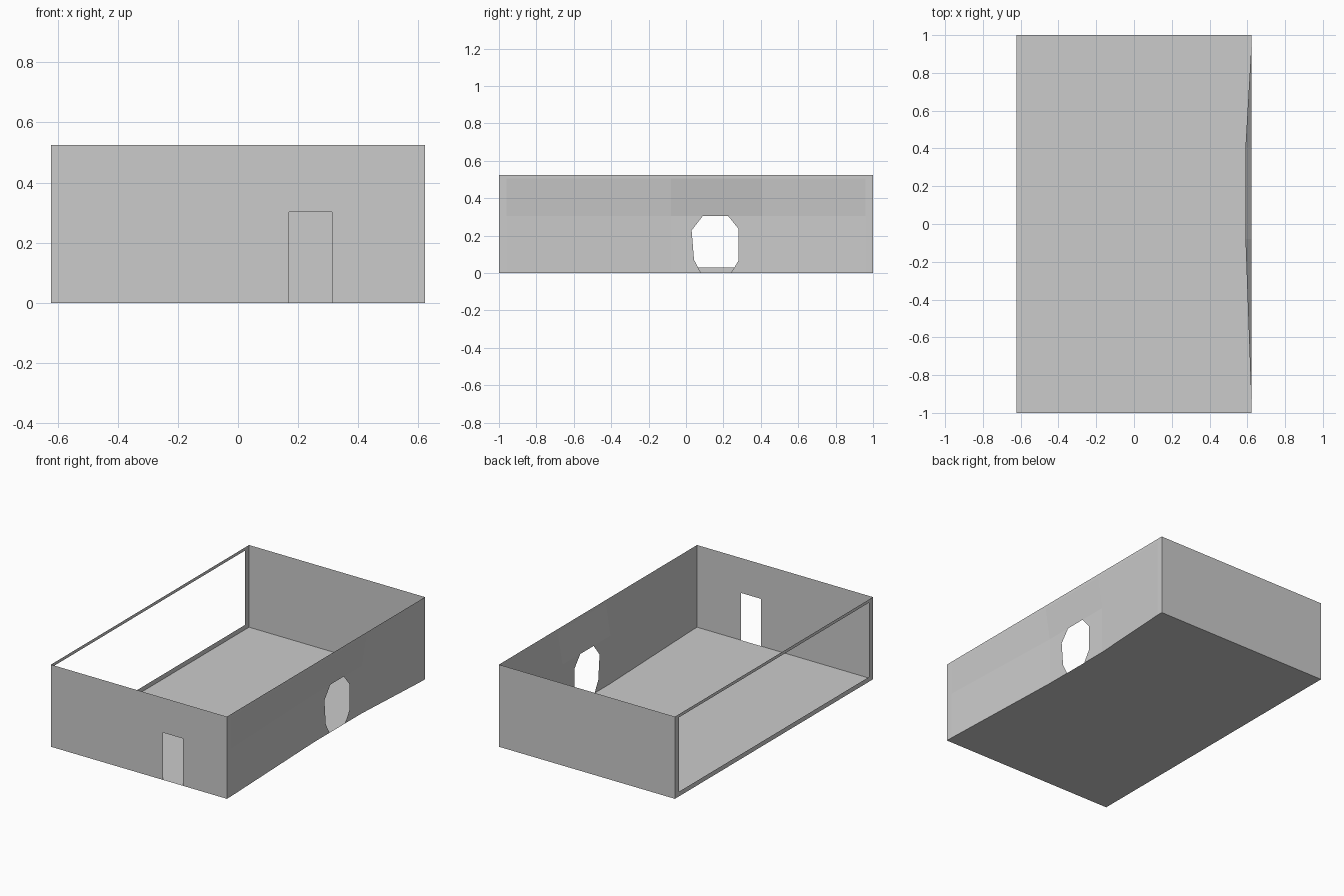
import bpy

if "Cube" in bpy.data.objects:
    bpy.data.objects.remove(bpy.data.objects["Cube"])

X, Y, H = 0.622, 1.0, 0.525      # half width, half length, wall height
IN = 0.59                        # inward-pushed centre of the right wall
YI, Z0, ZM, ZT = 0.96, 0.03, 0.305, 0.505
YA, YB = -0.08, 0.405            # ends of the pushed-in bay


def sheet(name, polys):
    """Single-sided sheet made from a few polygons, sharing welded corners."""
    index, faces = {}, []
    for p in polys:
        faces.append([index.setdefault(tuple(round(c, 4) for c in v), len(index)) for v in p])
    me = bpy.data.meshes.new(name)
    me.from_pydata(list(index), [], faces)
    ob = bpy.data.objects.new(name, me)
    bpy.context.collection.objects.link(ob)
    return ob


# floor, following the bent foot of the right wall
sheet("floor", [[(-X, -Y, 0), (-X, Y, 0), (X, Y, 0), (X, YI, 0), (IN, YB, 0),
                 (IN, YA, 0), (X, -YI, 0), (X, -Y, 0)]])

# plain back wall
sheet("back_wall", [[(X, Y, 0), (-X, Y, 0), (-X, Y, H), (X, Y, H)]])

# front wall with doorway
DL, DR, DH = 0.17, 0.313, 0.302
front = [[(-X, 0), (DL, 0), (DL, H), (-X, H)],
         [(DR, 0), (X, 0), (X, H), (DR, H)],
         [(DL, DH), (DR, DH), (DR, H), (DL, H)]]
sheet("front_wall", [[(x, -Y, z) for x, z in p] for p in front])

# left wall: a thin frame around a large opening
outer = [(-Y, 0), (Y, 0), (Y, H), (-Y, H)]
inner = [(-YI, Z0), (YI, Z0), (YI, ZT), (-YI, ZT)]
ring = []
for i in range(4):
    j = (i + 1) % 4
    ring.append([(-X, *p) for p in (outer[j], outer[i], inner[i], inner[j])])
sheet("left_frame", ring)


# right wall: x pushed in along the lower centre bay
def wall_point(y, z):
    return (IN if YA <= y <= YB and z <= ZM else X, y, z)


right = [
    [(-Y, 0), (-YI, 0), (-YI, ZM), (-YI, ZT), (-YI, H), (-Y, H)],
    [(YI, 0), (Y, 0), (Y, H), (YI, H), (YI, ZT), (YI, ZM)],
    [(-YI, ZT), (YA, ZT), (YB, ZT), (YI, ZT), (YI, H), (-YI, H)],
    # lower panels, either side of the bay
    [(-YI, 0), (YA, 0), (YA, ZM), (-YI, ZM)],
    [(YB, 0), (YI, 0), (YI, ZM), (YB, ZM)],
    # sloping upper panels
    [(-YI, ZM), (YA, ZM), (YA, ZT), (-YI, ZT)],
    [(YA, ZM), (0.09, ZM), (0.225, ZM), (YB, ZM), (YB, ZT), (YA, ZT)],
    [(YB, ZM), (YI, ZM), (YI, ZT), (YB, ZT)],
    # bay cheeks bounding the rough eight-sided hole
    [(YA, 0), (0.08, 0), (0.043, 0.07), (0.03, 0.228), (0.09, ZM), (YA, ZM)],
    [(0.24, 0), (YB, 0), (YB, ZM), (0.225, ZM), (0.282, 0.235), (0.282, 0.068)],
]
sheet("right_wall", [[wall_point(*p) for p in poly] for poly in right])
